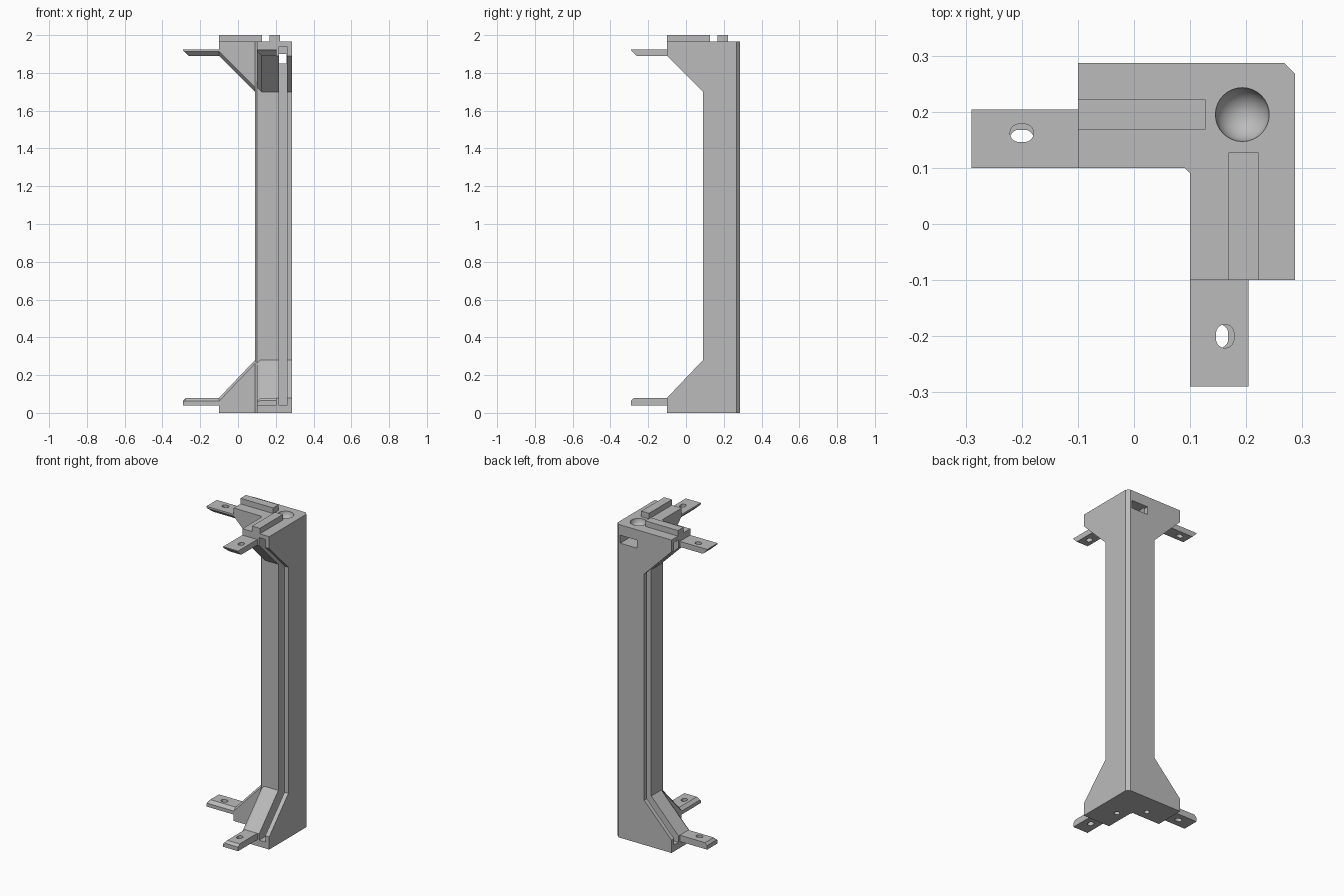
import bpy, bmesh, math

if "Cube" in bpy.data.objects:
    bpy.data.objects.remove(bpy.data.objects["Cube"], do_unlink=True)

grey = bpy.data.materials.new("plain grey")
grey.use_nodes = True
grey.diffuse_color = (0.5, 0.5, 0.5, 1)
grey.node_tree.nodes["Principled BSDF"].inputs["Base Color"].default_value = (0.5, 0.5, 0.5, 1)


def loft(name, sections, place, swap=False):
    """Solid through matching sections; place maps (a, b, level) to xyz, swap mirrors about x = y."""
    bm = bmesh.new()
    rings = []
    for level, pts in sections:
        ring = []
        for a, b in pts:
            x, y, z = place(a, b, level)
            ring.append(bm.verts.new((y, x, z) if swap else (x, y, z)))
        rings.append(ring)
    for r, s in zip(rings, rings[1:]):
        for i in range(len(r)):
            j = (i + 1) % len(r)
            bm.faces.new((r[i], r[j], s[j], s[i]))
    bm.faces.new(rings[0])
    bm.faces.new(rings[-1])
    bmesh.ops.recalc_face_normals(bm, faces=bm.faces)
    mesh = bpy.data.meshes.new(name)
    bm.to_mesh(mesh)
    bm.free()
    mesh.materials.append(grey)
    obj = bpy.data.objects.new(name, mesh)
    bpy.context.collection.objects.link(obj)
    return obj


def upright(a, b, level):
    return a, b, level


def sideways(a, b, level):
    return a, level, b


def box(name, x, y, z, swap=False):
    pts = [(x[0], y[0]), (x[1], y[0]), (x[1], y[1]), (x[0], y[1])]
    return loft(name, [(z[0], pts), (z[1], pts)], upright, swap)


def stadium(name, cx, cy, half, r, z, swap=False):
    pts = []
    for i in range(24):
        t = 2 * math.pi * (i + 0.5) / 24
        pts.append((cx + math.copysign(half, math.cos(t)) + r * math.cos(t), cy + r * math.sin(t)))
    return loft(name, [(z[0], pts), (z[1], pts)], upright, swap)


def combine(target, other, operation):
    mod = target.modifiers.new(operation.lower(), "BOOLEAN")
    mod.operation = operation
    mod.solver = "EXACT"
    mod.object = other
    bpy.context.view_layer.objects.active = target
    bpy.ops.object.modifier_apply(modifier=mod.name)
    bpy.data.objects.remove(other, do_unlink=True)


IN, OUT, END, TIP = 0.1, 0.287, -0.1, -0.29
COL = 0.09
ROOF = 1.965

# Column with a chamfered outer corner
plan = [(COL, IN), (IN, COL), (OUT, COL), (OUT, 0.268), (0.268, OUT), (COL, OUT)]
post = loft("corner_post", [(0, plan), (ROOF, plan)], upright)

parts, cutters = [], []
for swap in (False, True):
    # Gusset arms, with a bevel along the inner sloping edge
    def foot(c):
        return [(END, 0), (0.2, 0), (0.2, 0.28 - c), (COL, 0.28 - c), (END, 0.08 - c)]

    def head(c):
        return [(END, ROOF), (0.2, ROOF), (0.2, 1.7 + c), (COL, 1.7 + c), (END, 1.89 + c)]

    for name, shape, c in (("foot_arm", foot, 0.018), ("head_arm", head, 0.024)):
        parts.append(loft(name, [(IN, shape(c)), (IN + c, shape(0)), (OUT, shape(0))], sideways, swap))

    # Mounting tabs, bevelled on the end and inner edge
    def low_tab(c):
        return [(-0.08, 0.04), (TIP, 0.04), (TIP, 0.065 - c / 2),
                (TIP + 0.015 - c / 2, 0.08 - c), (-0.08, 0.08 - c)]

    def high_tab(c):
        return [(-0.08, 1.925), (TIP, 1.925), (TIP, 1.92),
                (TIP + 0.03 - c, 1.89 + c), (-0.08, 1.89 + c)]

    for name, shape, c in (("low_tab", low_tab, 0.018), ("high_tab", high_tab, 0.024)):
        parts.append(loft(name, [(IN, shape(c)), (IN + c, shape(0)), (0.204, shape(0))], sideways, swap))

    # Locating ridge on top
    parts.append(box("top_ridge", (END, 0.127), (0.168, 0.222), (1.95, 2), swap))

    # Panel groove, tab slots and base screw hole
    cutters.append(box("panel_groove", (-0.5, 0.15), (0.217, 0.26), (0.04, 1.94), swap))
    cutters.append(stadium("high_slot", -0.2, 0.162, 0.005, 0.016, (1.8, 1.95), swap))
    cutters.append(stadium("low_slot", -0.2, 0.152, 0.005, 0.016, (0.01, 0.1), swap))
    cutters.append(stadium("base_hole", 0.04, 0.16, 0, 0.016, (-0.1, 0.07), swap))

# Rear opening that meets the groove
cutters.append(box("rear_opening", (0.14, 0.256), (0.14, 0.4), (1.85, 1.9)))

# Round socket with a bowl-shaped floor
R = 0.048
rings = [(ROOF + 0.1, R), (ROOF, R)]
rings += [(ROOF - R * math.sin(math.radians(a)), R * math.cos(math.radians(a))) for a in range(10, 90, 10)]
socket = []
for z, r in rings:
    socket.append((z, [(0.193 + r * math.cos(math.tau * i / 32), 0.195 + r * math.sin(math.tau * i / 32))
                       for i in range(32)]))
cutters.append(loft("socket", socket, upright))

for part in parts:
    combine(post, part, "UNION")
for cutter in cutters:
    combine(post, cutter, "DIFFERENCE")

bpy.ops.object.select_all(action="DESELECT")
post.select_set(True)
bpy.context.view_layer.objects.active = post
bpy.ops.object.shade_smooth_by_angle(angle=math.radians(20))
